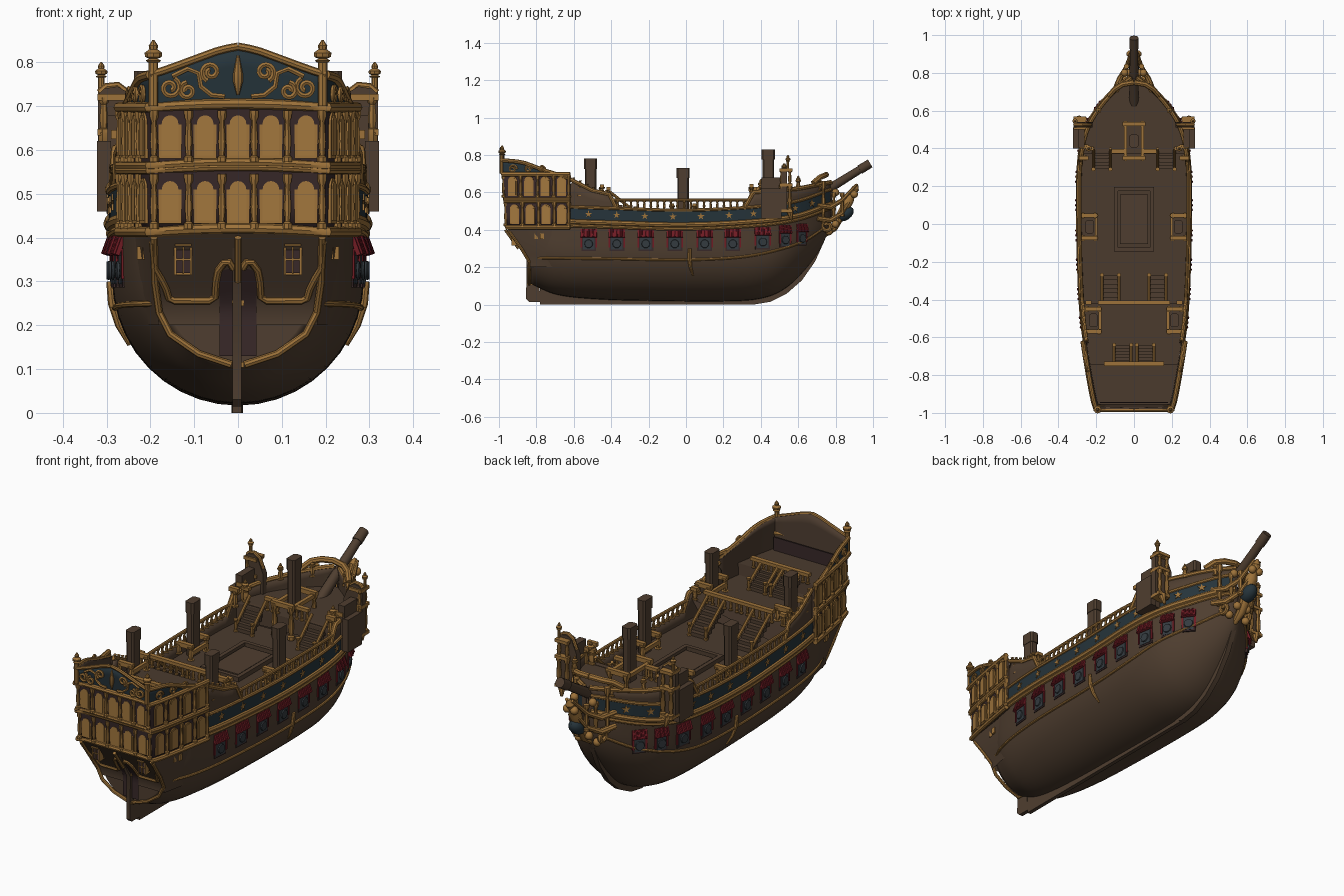
import bpy, bmesh, math
from mathutils import Vector as V, Matrix

if "Cube" in bpy.data.objects:
    bpy.data.objects.remove(bpy.data.objects["Cube"])

def mat(n, r, g, b):
    m = bpy.data.materials.new(n); m.diffuse_color = (r, g, b, 1); return m
BROWN = mat("hull_brown", .078, .048, .029); DECK = mat("deck_brown", .070, .043, .027)
GOLD = mat("old_gold", .34, .17, .042); PANE = mat("window_amber", .36, .185, .048)
BLUE = mat("sea_blue", .019, .034, .043); RED = mat("port_red", .16, .011, .017)
DARK = mat("dark_plum", .04, .022, .022); IRON = mat("gun_grey", .034, .043, .05)

def ev(t, x, lin=False):
    x = min(max(x, t[0][0]), t[-1][0])
    i = max(k for k in range(len(t) - 1) if t[k][0] <= x)
    sl = lambda a, b: (t[b][1] - t[a][1]) / (t[b][0] - t[a][0])
    h = t[i+1][0] - t[i][0]; u = (x - t[i][0]) / h
    a, b = t[i][1], t[i+1][1]
    if lin: return a + (b - a) * u
    m0, m1 = sl(max(i-1, 0), i+1), sl(i, min(i+2, len(t)-1))
    return a*(2*u**3-3*u*u+1) + b*(3*u*u-2*u**3) + h*(m0*(u**3-2*u*u+u) + m1*(u**3-u*u))

# hull lines: half breadth, keel height, bulwark top, wale height, lower trim
BR = [(-.83,.19),(-.7,.237),(-.5,.268),(-.2,.284),(.1,.288),(.3,.285),(.45,.264),(.55,.226),(.64,.165),(.70,.11),(.74,.065),(.78,.012)]
KZ = [(-.83,.11),(-.7,.055),(-.5,.03),(-.2,.02),(.3,.02),(.45,.045),(.55,.1),(.64,.19),(.70,.27),(.74,.34),(.78,.45)]
TOP = [(-.83,.45),(-.64,.45),(-.62,.67),(-.56,.64),(-.5,.61),(-.41,.59),(-.37,.51),(.31,.51),(.36,.60),(.6,.62),(.78,.655)]
WALE = [(-.84,.44),(-.4,.425),(0,.415),(.4,.435),(.6,.465),(.77,.525)]
LOW = [(-.83,.25),(-.4,.245),(0,.24),(.3,.255),(.5,.295),(.64,.345),(.74,.41)]
def hx(y, z):
    B, k = ev(BR, y), ev(KZ, y); zr = .3 + .5*k
    if z >= zr: return B * (1 + .015*min(1, (z-zr)/.2))
    return B * math.sqrt(max(0, 1 - min(1, (zr-z)/(zr-k))**2))
def span(a, b, n): return [a + (b-a)*i/n for i in range(n+1)]

# mesh helpers
def finish(name, bm, mats, mirror=False, fix=True, solid=0):
    if fix: bmesh.ops.recalc_face_normals(bm, faces=bm.faces)
    me = bpy.data.meshes.new(name); bm.to_mesh(me); bm.free()
    for m in (mats if isinstance(mats, list) else [mats]): me.materials.append(m)
    me.polygons.foreach_set("use_smooth", [True]*len(me.polygons))
    me.set_sharp_from_angle(angle=math.radians(35))
    o = bpy.data.objects.new(name, me); bpy.context.collection.objects.link(o)
    if mirror: o.modifiers.new("mirror", 'MIRROR')
    if solid:
        s = o.modifiers.new("thick", 'SOLIDIFY'); s.thickness = solid; s.offset = -1
        s.material_offset = s.material_offset_rim = 1
def grid(bm, rows, rule=None):
    vs = [[bm.verts.new(p) for p in r] for r in rows]
    for i in range(len(vs)-1):
        for j in range(len(vs[0])-1):
            f = bm.faces.new((vs[i][j], vs[i+1][j], vs[i+1][j+1], vs[i][j+1]))
            if rule: f.material_index = rule(f.calc_center_median())
def box(bm, c, s, M=Matrix()):
    bmesh.ops.create_cube(bm, size=1, matrix=M @ Matrix.Translation(c) @ Matrix.Diagonal((*s, 1)))
def ball(bm, c, r): bmesh.ops.create_uvsphere(bm, u_segments=10, v_segments=6, radius=r, matrix=Matrix.Translation(c))
def tube(bm, pts, r, n=8):
    pts = [V(p) for p in pts]; rs = r if isinstance(r, list) else [r]*len(pts); rings = []
    for i, p in enumerate(pts):
        t = (pts[min(i+1, len(pts)-1)] - pts[max(i-1, 0)]).normalized()
        a = t.cross(V((0, 0, 1)) if abs(t.z) < .9 else V((0, 1, 0))).normalized()
        if i: a = (pa - t*pa.dot(t)).normalized()
        pa, b = a, t.cross(a)
        rings.append([bm.verts.new(p + rs[i]*(a*math.cos(k*math.tau/n) + b*math.sin(k*math.tau/n))) for k in range(n)])
    for A, B in zip(rings, rings[1:]):
        for k in range(n): bm.faces.new((A[k], A[(k+1) % n], B[(k+1) % n], B[k]))
    bm.faces.new(rings[0]); bm.faces.new(rings[-1])
def post(bm, x, y, z0, z1, r):  # turned baluster or column
    h = z1 - z0; k = [(0,1.4),(.1,1.4),(.13,.8),(.4,1.15),(.8,.75),(.87,1.3),(1,1.4)]
    tube(bm, [(x, y, z0+h*a) for a, _ in k], [r*b for _, b in k], 7)
def finial(bm, x, y, z, r):
    k = [(0,1),(.3,1.3),(.6,.7),(.9,1.4),(1.6,1.5),(2.2,.7),(2.8,.8),(3.8,.15)]
    tube(bm, [(x, y, z+r*a) for a, _ in k], [r*b for _, b in k])
def plate(bm, M, pts, d):
    lo = [bm.verts.new(M @ V((u, v, -.004))) for u, v in pts]; hi = [bm.verts.new(M @ V((u, v, d))) for u, v in pts]
    bm.faces.new(hi); bm.faces.new(lo[::-1])
    for i in range(len(pts)): j = (i+1) % len(pts); bm.faces.new((lo[i], lo[j], hi[j], hi[i]))
def frame(p, t):
    t = V(t).normalized(); n = t.cross(V((0, 0, 1)))
    return Matrix(((t.x, 0, n.x, p[0]), (t.y, 0, n.y, p[1]), (0, 1, 0, p[2]), (0, 0, 0, 1)))
def hframe(y, z): return frame((hx(y, z), y, z), (hx(y+.02, z) - hx(y-.02, z), .04, 0))
def arch(w, h): return [(-w, 0), (w, 0)] + [(w*math.cos(a), h-w+w*math.sin(a)) for a in span(0, math.pi, 8)]

# hull shell with transom
bm = bmesh.new(); rows = []
for y in span(-.83, .78, 70):
    k = ev(KZ, y); zr = .3 + .5*k; T = ev(TOP, y, True)
    zs = [zr-(zr-k)*math.cos(a) for a in span(0, math.pi/2, 10)] + span(zr, max(T, zr+.02), 6)[1:]
    rows.append([(hx(y, z), y, z) for z in zs])
grid(bm, rows)
finish("hull", bm, BROWN, True, False, .014)
bm = bmesh.new(); plate(bm, frame((0, -.826, 0), (1, 0, 0)), [(p[0], p[2]) for p in rows[0]] + [(-p[0], p[2]) for p in rows[0][:0:-1]], .002)
finish("transom", bm, BROWN)

# counter under the stern gallery, dark rudder recess
cy = lambda z: -.835 - .12*max(0, (z-.24)/.17)
bm = bmesh.new()
cols = [[(x*(.18+.02*(z-.2)/.21), cy(z), z) for z in span(.2, .41, 6)] for x in (0, .5, 1)]
for s in (.33, .66, 1):
    cols.append([(w+(hx(-.66, z)-.004-w)*s, cy(z)+(-.66-cy(z))*s, z) for z in span(.2, .41, 6) for w in [.18+.02*(z-.2)/.21]])
grid(bm, cols); finish("stern_counter", bm, BROWN, True, False)
bm = bmesh.new(); grid(bm, [[(x, cy(z)-.003, z) for z in span(.13, .335-.3*x, 8)] for x in (0, .02, .042)]); finish("rudder_recess", bm, DARK, True, False)

# stern gallery walls, blue above the top rail
yb = lambda z: -.955 - .03*(z-.41)/.39
def gp(s, z): return (.2+.068*max(s, 0)**.8, yb(z)+(-.62-yb(z))*s, z)
RIM = [(0,.836),(.04,.828),(.085,.812),(.167,.782),(.2,.772)]; SIDE = [(0,.772),(.3,.76),(.6,.72),(1,.675)]
zl = lambda T: span(.41, min(.7, T-.005), 4) + span(min(.7, T-.005), T, 3)[1:]
bm = bmesh.new()
cols = [[(x, yb(z), z) for z in zl(ev(RIM, x))] for x in span(0, .2, 8)]
cols += [[gp(s, z) for z in zl(ev(SIDE, s))] for s in span(0, 1, 10)[1:]]
grid(bm, cols, lambda c: 2 if c.z > .7 else 0)
finish("stern_gallery", bm, [DARK, DECK, BLUE, DECK], True, False, .014)
bm = bmesh.new(); box(bm, (0, -.945, .655), (.36, .006, .07)); finish("stern_inner_panel", bm, DARK)

# gallery rails, rims, columns
def ring(z, d):
    return [(x, yb(z)-d+.012*(x/.2)**2, z+.008*(1-(x/.2)**2)) for x in span(0, .19, 6)] + [V(gp(s, z))+V((d, -d*(1-s), 0)) for s in span(0, 1, 9)]
bm = bmesh.new()
for z, r in ((.413, .012), (.553, .009), (.564, .01), (.697, .012)): tube(bm, ring(z, .004), r)
tube(bm, [(x, yb(.8)-.002, ev(RIM, x)) for x in span(0, .2, 8)], .009)
tube(bm, [gp(s, ev(SIDE, s)) for s in span(0, 1, 9)], .011)
for z0, z1 in ((.42, .545), (.572, .69)):
    for x in (.037, .113, .192): post(bm, x, yb(z0)-.008, z0, z1, .008)
    for s in (.24, .5, .75, .98): p = gp(s, z0); post(bm, p[0]+.003, p[1], z0, z1, .0085)
tube(bm, [(.193, -.985, .7), (.193, -.985, .80)], .011); finial(bm, .193, -.983, .80, .0135)
for y in (-.8, -.77): box(bm, (hx(y, .37)+.006, y, .365), (.02, .02, .03))
finish("gallery_rails", bm, GOLD, True)
for nm, g, mt, d in (("frames", 0, GOLD, .006), ("panes", .007, PANE, .009)):
    a, b = bmesh.new(), bmesh.new()
    for z, h in ((.432, .104), (.58, .106)):
        for x in (-.155, -.075, 0, .075, .155): plate(a, frame((x, yb(z), z+g), (1, 0, 0)), arch(.026-g, h-2*g), d)
        for s in (.12, .37, .62, .87):
            p, q = V(gp(s-.03, z)), V(gp(s+.03, z)); c = (p+q)/2; c.z += g
            plate(b, frame(c, q-p), arch(.025-g, h-2*g), d)
    finish("back_window_"+nm, a, mt); finish("side_window_"+nm, b, mt, True)

# carved scrolls on the blue panels
def spiral(cx, cz, r, a0, turns, sg): return [(cx+r*(1-.75*t)*math.cos(a0+sg*t*turns*math.tau), cz+r*(1-.75*t)*math.sin(a0+sg*t*turns*math.tau)) for t in span(0, 1, 20)]
bm = bmesh.new(); Y = -.986
for c in (spiral(.062, .778, .022, -1.2, 1.4, 1), spiral(.115, .735, .02, 1.5, 1.3, -1), spiral(.155, .742, .024, 2, 1.4, 1), [(.03, .722), (.06, .725), (.085, .745), (.09, .775), (.115, .785), (.15, .768)]):
    tube(bm, [(x, Y, z) for x, z in c], .0065, 6)
for s in (.15, .38, .58):
    M = V(gp(s, .725)); tube(bm, [(M.x+.004+u*.2, M.y+u, .725+w) for u, w in spiral(0, 0, .024-.01*s, 0, 1.4, 1)], .0055, 6)
finish("stern_scrolls", bm, GOLD, True)
bm = bmesh.new(); tube(bm, [(0, Y, z) for z in (.725, .755, .775, .815)], [.003, .011, .011, .003]); finish("stern_crest", bm, GOLD)

# transom trim and small stern windows
bm = bmesh.new()
for c in ([(.192,.40),(.19,.3),(.18,.23),(.155,.18),(.09,.135),(.015,.11)],
          [(.195,.39),(.19,.33),(.175,.305),(.165,.285),(.158,.262),(.145,.256),(.065,.256),(.052,.265),(.05,.3),(.045,.325),(.032,.342),(.02,.345),(.01,.33)]):
    tube(bm, [(x, cy(z)-.003, z) for x, z in c], .0085)
for y in (-.009, .009): box(bm, (.125+2*y, cy(.35)-.004, .35), (.005, .03, .07))
for z in (.317, .383): box(bm, (.125, cy(z)-.004, z), (.038, .012, .005))
box(bm, (.125, cy(.35)-.012, .35), (.004, .016, .066)); box(bm, (.125, cy(.35)-.012, .35), (.036, .016, .004))
finish("transom_trim", bm, GOLD, True)
bm = bmesh.new(); box(bm, (.125, cy(.35), .35), (.034, .03, .062)); finish("transom_windows", bm, DARK, True)

# rudder, keel and stem
def fin(n, pts, w): b = bmesh.new(); plate(b, frame((-w/2+.002, 0, 0), (0, 1, 0)), pts, w-.004); finish(n, b, BROWN)
fin("rudder", [(-.775,.015),(-.84,.015),(-.855,.03),(-.852,.24),(-.945,.40),(-.86,.40),(-.80,.22)], .02)
fin("keel", [(-.78,0),(.36,0),(.42,.01),(.42,.06),(-.78,.12)], .02)
ST = [(.36,0),(.45,.015),(.54,.06),(.62,.13),(.69,.23),(.735,.33),(.77,.44),(.80,.53)]
fin("stem", ST + [(a-.06, b+.03) for a, b in ST[::-1]], .026)
bm = bmesh.new(); tube(bm, [(0, cy(z)-.018, z) for z in (.3, .35, .4)], .008)
for z in (.11, .25): box(bm, (0, -.81, z), (.028, .08, .012))
finish("rudder_irons", bm, GOLD)

# painted side band with gilded wales
bm = bmesh.new(); ys = span(-.62, .77, 50)
grid(bm, [[(hx(y, ev(WALE, y)+d)+.004, y, ev(WALE, y)+d) for d in (.012, .05, .088)] for y in ys]); finish("blue_band", bm, BLUE, True, False)
bm = bmesh.new()
def line(tbl, d, r, a=-.62, b=.775, o=.002, lin=False):
    tube(bm, [(hx(y, ev(tbl, y, lin)+d)+o, y, ev(tbl, y, lin)+d) for y in span(a, b, 60)], r)
line(WALE, .012, .014); line(WALE, -.01, .009); line(WALE, .09, .009)
line(LOW, 0, .007, -.83, .74); line(TOP, 0, .011, -.62, -.37, -.005, True); line(TOP, 0, .012, .31, .775, -.005, True)
line([(-.37, .56), (.31, .56)], 0, .008, -.39, .33, -.006)
for i in range(20):
    y = -.365+.0355*i
    post(bm, hx(y, .53)-.006, y, .508, .555, .0065)
for y in (-.6, -.565, -.53, -.495, -.46, -.425): post(bm, hx(y, .6)-.008, y, ev(TOP, y, True), ev(TOP, y, True)+.02, .006)
for y in (-.52, -.37, -.22, -.07, .08, .23, .36, .58, .67):
    z = ev(WALE, y)+.055
    plate(bm, hframe(y, z), [((.021 if k % 2 == 0 else .008)*math.sin(k*math.pi/5), (.021 if k % 2 == 0 else .008)*math.cos(k*math.pi/5)) for k in range(10)], .008)
tube(bm, [(hx(.02, z)+.004, .02+d, z) for z, d in ((.30, 0), (.25, -.002), (.2, .004), (.155, .018))], [.009, .011, .009, .004])
finish("gilded_rails", bm, GOLD, True)

# gun ports with raised red lids
P = [bmesh.new() for _ in range(4)]
for y in (-.52, -.37, -.215, -.06, .10, .25, .41, .53, .62):
    z = .345 + max(0, y-.3)*.09; w = .08 if y < .5 else .062
    M = hframe(y, z) @ Matrix.Translation((0, 0, -.003))
    box(P[0], (0, -.014, -.002), (w, .09, .012), M)
    box(P[1], (0, -.018, .0), (w-.018, .066, .012), M)
    for u in (-.5, .5): box(P[2], (u*w, -.005, .001), (.008, .07, .012), M)
    L = M @ Matrix.Translation((0, .054, .0)) @ Matrix.Rotation(math.radians(-20), 4, 'X')
    box(P[2], (0, -.02, .002), (w+.008, .044, .01), L)
    for u in (-.32, 0, .32): tube(P[2], [L @ V((u*w, v, .005)) for v in (.002, -.042)], .008)
    tube(P[3], [M @ V((0, -.02, d)) for d in (-.005, .008, .009, .014)], [.02, .018, .023, .021], 10)
for b, n, m in zip(P, ("port_frames", "port_openings", "port_lids", "cannons"), (DARK, IRON, RED, IRON)): finish(n, b, m, True)

# decks
def gw(y): return .185+.068*max(0, (y+.97)/.35)**.8 if y < -.62 else hx(y, .5)-.008
def deck(name, y0, y1, z, drop):
    bm = bmesh.new()
    grid(bm, [[(-gw(y), y, z-drop), (-gw(y), y, z), (gw(y), y, z), (gw(y), y, z-drop)] for y in span(y0, y1, 14)])
    bmesh.ops.holes_fill(bm, edges=bm.edges); finish(name, bm, DECK)
deck("main_deck", -.45, .4, .465, .02); deck("quarter_deck", -.76, -.42, .565, .12)
deck("poop_deck", -.955, -.74, .625, .2); deck("fore_deck", .37, .765, .56, .08)
bm = bmesh.new()
for s in (-1, 1): box(bm, (s*.095, .025, .472), (.02, .34, .03)); box(bm, (0, .025+s*.16, .472), (.2, .02, .03))
box(bm, (0, .025, .47), (.15, .26, .02)); finish("cargo_hatch", bm, BROWN)

# stairs and deck railings
bs, bg = bmesh.new(), bmesh.new()
def stairs(x, y0, y1, z0, z1, w):
    for i in range(6):
        t = (i+.5)/6; box(bs, (x, y0+(y1-y0)*t, z0+(z1-z0)*t), (w, abs(y1-y0)/6, .02))
    for d in (-w/2, w/2):
        tube(bg, [(x+d, y0, z0+.03), (x+d, y1, z1+.04)], .008); post(bg, x+d, y0, z0, z0+.06, .008)
stairs(.125, -.27, -.41, .465, .565, .09); stairs(.17, .29, .40, .465, .56, .09); stairs(.06, -.64, -.74, .565, .625, .09)
def fence(x0, x1, y, z, h):
    box(bg, ((x0+x1)/2, y, z+h), (x1-x0, .022, .016))
    for x in span(x0+.012, x1-.012, max(2, round((x1-x0)/.035))): post(bg, x, y, z, z+h, .007)
fence(0, .19, -.415, .565, .055); fence(.225, .258, -.415, .565, .055)
fence(0, .16, -.74, .625, .045); fence(.04, .12, .385, .56, .06); fence(.215, .255, .40, .56, .07)
# gilded mast collars at the sides
for x, y, z in ((.235, -.015, .50), (.215, -.51, .60)):
    for d in (-.06, .06): box(bg, (x, y+d, z+.03), (.085, .022, .022)); post(bg, x-.03, y+d, z-.04, z+.03, .012); post(bg, x+.035, y+d, z-.02, z+.03, .012)
    box(bg, (x-.035, y, z), (.015, .12, .02))
finish("stairs", bs, BROWN, True); finish("deck_railings", bg, GOLD, True)
bm = bmesh.new()
for d in (-.045, .045):
    for y in (.35, .53): post(bm, d, y, .47, .63, .012)
    box(bm, (d, .44, .62), (.018, .2, .018))
for y in (.35, .53): box(bm, (0, y, .63), (.12, .022, .022))
finish("foremast_collar", bm, GOLD)

# mast stubs (flattened, boxy) and bowsprit
def stub(bm, x, y, z0, z1):
    for s, a, b in ((1, z0, z1-.05), (1.13, z1-.05, z1)): plate(bm, Matrix.Translation((x, y, a)), [(s*u, s*v) for u, v in ((-.02,-.024),(-.012,-.031),(.012,-.031),(.02,-.024),(.02,.024),(.012,.031),(-.012,.031),(-.02,.024))], b-a)
bm = bmesh.new(); stub(bm, .235, -.015, .46, .73); stub(bm, .215, -.51, .56, .78); finish("side_mast_stubs", bm, BROWN, True)
bm = bmesh.new(); stub(bm, 0, .44, .5, .83)
tube(bm, [(0, .62, .53), (0, .93, .722), (0, .93, .722), (0, .985, .755)], [.026, .021, .025, .024], 12); finish("foremast_and_bowsprit", bm, BROWN)

# forward side towers: slab, wing wall, gilded posts
bm = bmesh.new()
box(bm, (.306, .455, .54), (.032, .11, .16)); box(bm, (.28, .455, .57), (.035, .1, .22))
plate(bm, frame((.22, .535, .5), (1, 0, 0)), [(0,0),(.1,0),(.1,.225),(.085,.24),(.055,.245),(.03,.23),(0,.16)], .025)
finish("side_towers", bm, BROWN, True)
bm = bmesh.new()
for x, y in ((.306, .555), (.262, .555), (.306, .512)): post(bm, x, y, .50, .64, .0105); post(bm, x, y, .64, .72, .009)
for z in (.50, .64, .72): box(bm, (.287, .535, z), (.068, .068, .015))
tube(bm, [(.284, .565, .45), (.29, .555, .5)], [.006, .02])
tube(bm, [(.312, .545, .72), (.312, .545, .77)], .007); finial(bm, .312, .545, .765, .0095); finial(bm, .24, .4, .63, .011)
tube(bm, [(.23, .525, .68), (.25, .525, .728), (.275, .525, .747), (.3, .525, .744), (.316, .525, .73)], .009)
for y in (.35, .41): box(bm, (.265, y, .635), (.05, .02, .02)); post(bm, .26, y, .55, .63, .011)
for y in (.6, .71): post(bm, hx(y, .6)-.01, y, .61, .665, .011); finial(bm, hx(y, .6)-.01, y, .66, .008)
finish("tower_gilding", bm, GOLD, True)

# beakhead: arch, rails, figurehead
bm = bmesh.new()
tube(bm, [(.13, .68, .65), (.1, .715, .68), (.06, .74, .69), (0, .75, .695)], .015)
for z0, z1, e in ((.53, .64, .91), (.46, .56, .88)):
    tube(bm, [(.105, .70, z0), (.075, .77, z0-.01), (.04, .83, z0+.025), (.015, e, z1)], [.014, .015, .012, .008])
for x, y, a, b in ((.085, .735, .44, .66), (.06, .79, .45, .6), (.04, .835, .47, .6)): post(bm, x, y, a, b, .01)
for x, y, z in ((.03, .80, .43), (.05, .765, .39), (.05, .80, .6), (.02, .90, .59)): ball(bm, (x, y, z), .02)
tube(bm, [(.07, .755+u, .42+w) for u, w in spiral(0, 0, .035, 1, 1.3, 1)], .011)
finish("beakhead_rails", bm, GOLD, True)
bm = bmesh.new(); tube(bm, [(0, .74, .37), (0, .79, .41), (0, .84, .5), (0, .87, .56), (0, .89, .59), (0, .905, .62), (0, .915, .645)], [.012, .022, .026, .03, .016, .022, .006], 10); finish("figurehead", bm, GOLD)
bm = bmesh.new(); bmesh.ops.create_uvsphere(bm, u_segments=14, v_segments=8, radius=1, matrix=Matrix.Translation((0, .85, .485)) @ Matrix.Rotation(.6, 4, 'X') @ Matrix.Diagonal((.036, .052, .034, 1))); finish("figurehead_drapery", bm, BLUE)

for m in bpy.data.materials:
    if m.users and not m.is_grease_pencil:
        m.use_nodes = True
        m.node_tree.nodes["Principled BSDF"].inputs["Base Color"].default_value = m.diffuse_color
